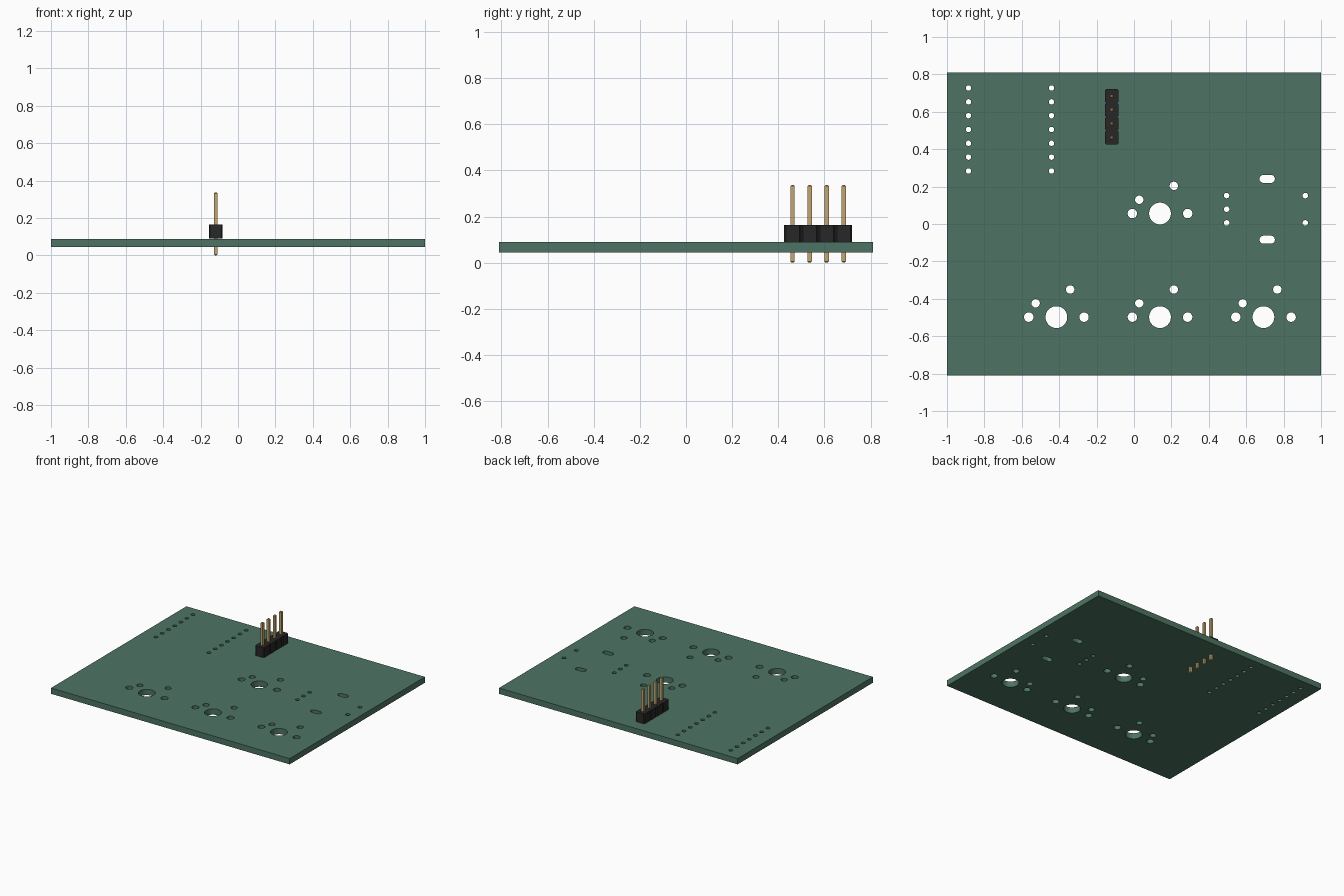
import bpy, bmesh, math

if "Cube" in bpy.data.objects:
    bpy.data.objects.remove(bpy.data.objects["Cube"])

MM = 0.0291          # model units per millimetre
PITCH = 2.54 * MM
BOARD_BOTTOM, BOARD_TOP = 0.0445, 0.0885


def material(name, rgb):
    m = bpy.data.materials.new(name)
    m.diffuse_color = (*rgb, 1)
    m.use_nodes = True
    m.node_tree.nodes["Principled BSDF"].inputs["Base Color"].default_value = m.diffuse_color
    return m


green = material("board_green", (0.075, 0.175, 0.125))
black = material("plastic_black", (0.02, 0.02, 0.02))
gold = material("pin_gold", (0.55, 0.38, 0.16))


def add_mesh(name, bm, mat):
    bmesh.ops.recalc_face_normals(bm, faces=bm.faces)
    me = bpy.data.meshes.new(name)
    bm.to_mesh(me)
    bm.free()
    me.materials.append(mat)
    ob = bpy.data.objects.new(name, me)
    bpy.context.collection.objects.link(ob)
    return ob


def oval(x, y, r, half_len=0.0, n=32):
    """Round hole, or a slot along x when half_len is given."""
    pts = []
    for i in range(n):
        a = 2 * math.pi * (i + 0.5) / n
        shift = half_len if math.cos(a) > 0 else -half_len
        pts.append((x + shift + r * math.cos(a), y + r * math.sin(a)))
    return pts


# Board outline and all drilled holes
loops = [[(-1, -0.81), (1, -0.81), (1, 0.81), (-1, 0.81)]]

# Key switch footprints: centre post, two side posts, two contacts
for cx, cy in [(0.139, 0.056), (-0.415, -0.498), (0.139, -0.498), (0.692, -0.498)]:
    loops.append(oval(cx, cy, 2.0 * MM, n=48))
    for dx, dy, r in [(-5.08, 0, 0.87), (5.08, 0, 0.87), (-3.81, 2.54, 0.77), (2.54, 5.08, 0.77)]:
        loops.append(oval(cx + dx * MM, cy + dy * MM, r * MM))

# Controller pin rows
for x in (-0.885, -0.441):
    for i in range(7):
        loops.append(oval(x, 0.727 - i * PITCH, 0.0145, n=24))

# Rotary encoder pins and mounting slots
for x, y in [(0.495, 0.152), (0.495, 0.079), (0.495, 0.006), (0.916, 0.152), (0.916, 0.006)]:
    loops.append(oval(x, y, 0.0148, n=24))
for y in (0.241, -0.084):
    loops.append(oval(0.712, y, 0.0215, 0.0195))

curve = bpy.data.curves.new("board_outline", 'CURVE')
curve.dimensions = '2D'
curve.fill_mode = 'BOTH'
curve.extrude = (BOARD_TOP - BOARD_BOTTOM) / 2
for pts in loops:
    s = curve.splines.new('POLY')
    s.points.add(len(pts) - 1)
    for p, (x, y) in zip(s.points, pts):
        p.co = (x, y, 0, 1)
    s.use_cyclic_u = True
outline = bpy.data.objects.new("board_outline", curve)
bpy.context.collection.objects.link(outline)
bpy.context.view_layer.update()
flat = bpy.data.meshes.new_from_object(outline)
bm = bmesh.new()
bm.from_mesh(flat)
bpy.data.objects.remove(outline)
bmesh.ops.remove_doubles(bm, verts=bm.verts, dist=1e-5)
bmesh.ops.translate(bm, verts=bm.verts, vec=(0, 0, (BOARD_BOTTOM + BOARD_TOP) / 2))
board = add_mesh("circuit_board", bm, green)
board.data.materials.clear()
board.data.materials.append(green)
for p in board.data.polygons:
    p.material_index = 0
bpy.context.view_layer.objects.active = board
board.select_set(True)
bpy.ops.object.shade_smooth_by_angle(angle=math.radians(30))

# Header housing: four joined blocks with chamfered corners
HX, HY = -0.119, 0.573
h, c = PITCH / 2, PITCH / 10
pin_ys = [HY + (i - 1.5) * PITCH for i in range(4)]
right = []
for y in pin_ys:
    right += [(h - c, y - h), (h, y - h + c), (h, y + h - c)]
right.append((h - c, pin_ys[-1] + h))
profile = right + [(-x, y) for x, y in reversed(right)]
bm = bmesh.new()
face = bm.faces.new([bm.verts.new((HX + x, y, 0.090)) for x, y in profile])
ext = bmesh.ops.extrude_face_region(bm, geom=[face], use_keep_orig=True)
bmesh.ops.translate(bm, vec=(0, 0, 0.074),
                    verts=[v for v in ext["geom"] if isinstance(v, bmesh.types.BMVert)])
add_mesh("header_housing", bm, black)

# Header pins: square posts with tapered tips
w = 0.32 * MM
for i, y in enumerate(pin_ys):
    bm = bmesh.new()
    rings = []
    for z, r in [(0, w / 2), (w / 2, w), (0.336 - w / 2, w), (0.336, w / 2)]:
        rings.append([bm.verts.new((HX + sx * r, y + sy * r, z))
                      for sx, sy in ((-1, -1), (1, -1), (1, 1), (-1, 1))])
    for a, b in zip(rings, rings[1:]):
        for k in range(4):
            j = (k + 1) % 4
            bm.faces.new((a[k], a[j], b[j], b[k]))
    bm.faces.new(rings[0][::-1])
    bm.faces.new(rings[-1])
    add_mesh(f"header_pin_{i + 1}", bm, gold)
